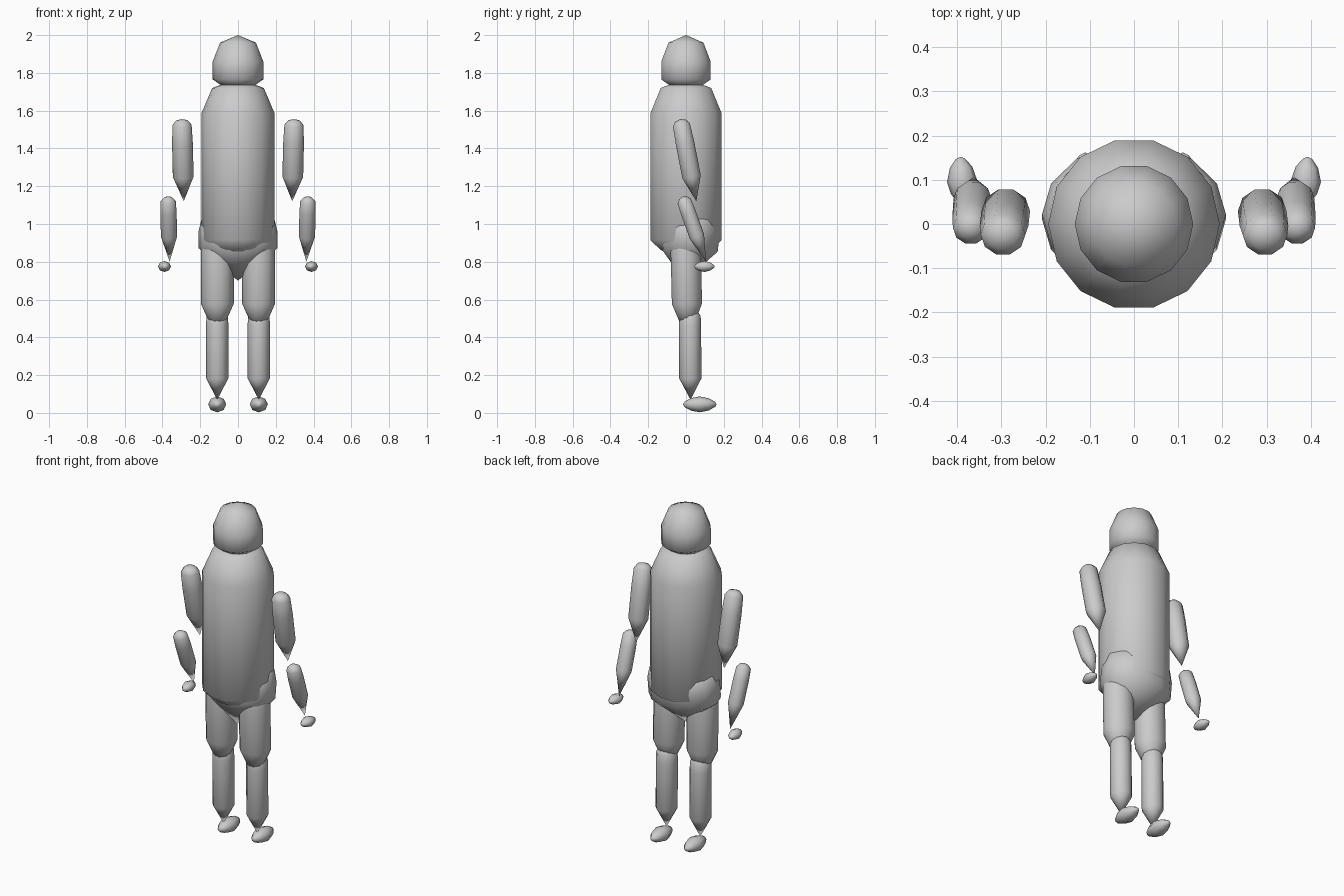
import bpy, bmesh, math
from mathutils import Vector

if "Cube" in bpy.data.objects:
    bpy.data.objects.remove(bpy.data.objects["Cube"])


def spindle(name, start, end, rx, ry, profile, sides):
    """Round body along an axis; profile = (fraction along, fraction of radius)."""
    a, b = Vector(start), Vector(end)
    d = (b - a).normalized()
    u = Vector((1, 0, 0))
    u = (u - d * u.dot(d)).normalized()
    v = d.cross(u)
    bm = bmesh.new()
    rings = []
    for t, f in profile:
        c = a.lerp(b, t)
        if f == 0:
            rings.append([bm.verts.new(c)])
        else:
            angles = [math.tau * i / sides for i in range(sides)]
            rings.append([bm.verts.new(c + u * rx * f * math.cos(g) + v * ry * f * math.sin(g))
                          for g in angles])
    for r, s in zip(rings, rings[1:]):
        for i in range(sides):
            j = (i + 1) % sides
            if len(r) == 1:
                bm.faces.new((r[0], s[i], s[j]))
            elif len(s) == 1:
                bm.faces.new((r[i], s[0], r[j]))
            else:
                bm.faces.new((r[i], s[i], s[j], r[j]))
    bmesh.ops.recalc_face_normals(bm, faces=bm.faces)
    for f in bm.faces:
        f.smooth = True
    me = bpy.data.meshes.new(name)
    bm.to_mesh(me)
    bm.free()
    ob = bpy.data.objects.new(name, me)
    bpy.context.collection.objects.link(ob)
    return ob


def upright(name, points, radius, sides=14):
    """Vertical body from (z, radius) points."""
    top, bottom = points[0][0], points[-1][0]
    prof = [((top - z) / (top - bottom), r / radius) for z, r in points]
    return spindle(name, (0, 0, top), (0, 0, bottom), radius, radius, prof, sides)


# Head and torso
upright("head", [(2.0, 0), (1.96, 0.095), (1.86, 0.134), (1.765, 0.134),
                 (1.735, 0.09), (1.69, 0)], 0.134)
upright("torso", [(1.75, 0), (1.738, 0.09), (1.72, 0.137), (1.585, 0.194), (0.915, 0.194),
                  (0.865, 0.14), (0.78, 0)], 0.194)

# Pelvis, leaning slightly back and ending in a point
spindle("pelvis", (0, 0.037, 1.09), (0, -0.01, 0.70), 0.208, 0.162,
        [(0, 0), (0.04, 0.6), (0.15, 0.92), (0.32, 1), (0.56, 1), (1, 0)], 14)

# Limb profiles: rounded top, tapered lower tip
arm = [(0, 0), (0.02, 0.6), (0.07, 0.92), (0.3, 1), (0.7, 1), (1, 0)]
forearm = [(0, 0), (0.02, 0.55), (0.07, 0.93), (0.25, 1), (0.61, 1), (1, 0)]
thigh = [(0, 0), (0.03, 0.6), (0.12, 0.95), (0.25, 1), (0.68, 1), (1, 0)]
shin = [(0, 0), (0.03, 0.65), (0.1, 0.97), (0.2, 1), (0.77, 1), (1, 0)]
lens = [(0, 0), (0.06, 0.4), (0.25, 0.8), (0.5, 1), (0.78, 0.75), (0.96, 0.3), (1, 0)]

for side, s in (("left", -1), ("right", 1)):
    # Arms
    spindle(side + "_upper_arm", (s * 0.297, -0.03, 1.555), (s * 0.287, 0.055, 1.12),
            0.055, 0.052, arm, 10)
    spindle(side + "_forearm", (s * 0.37, -0.018, 1.145), (s * 0.362, 0.106, 0.80),
            0.043, 0.042, forearm, 10)
    spindle(side + "_hand", (s * 0.385, 0.043, 0.775), (s * 0.393, 0.152, 0.775),
            0.034, 0.029, lens, 8)
    # Legs
    spindle(side + "_thigh", (s * 0.108, -0.005, 1.0), (s * 0.11, 0.01, 0.38),
            0.087, 0.082, thigh, 14)
    spindle(side + "_shin", (s * 0.11, 0.02, 0.56), (s * 0.11, 0.024, 0.07),
            0.059, 0.059, shin, 12)
    spindle(side + "_foot", (s * 0.11, -0.016, 0.045), (s * 0.11, 0.162, 0.045),
            0.048, 0.042, lens, 8)
